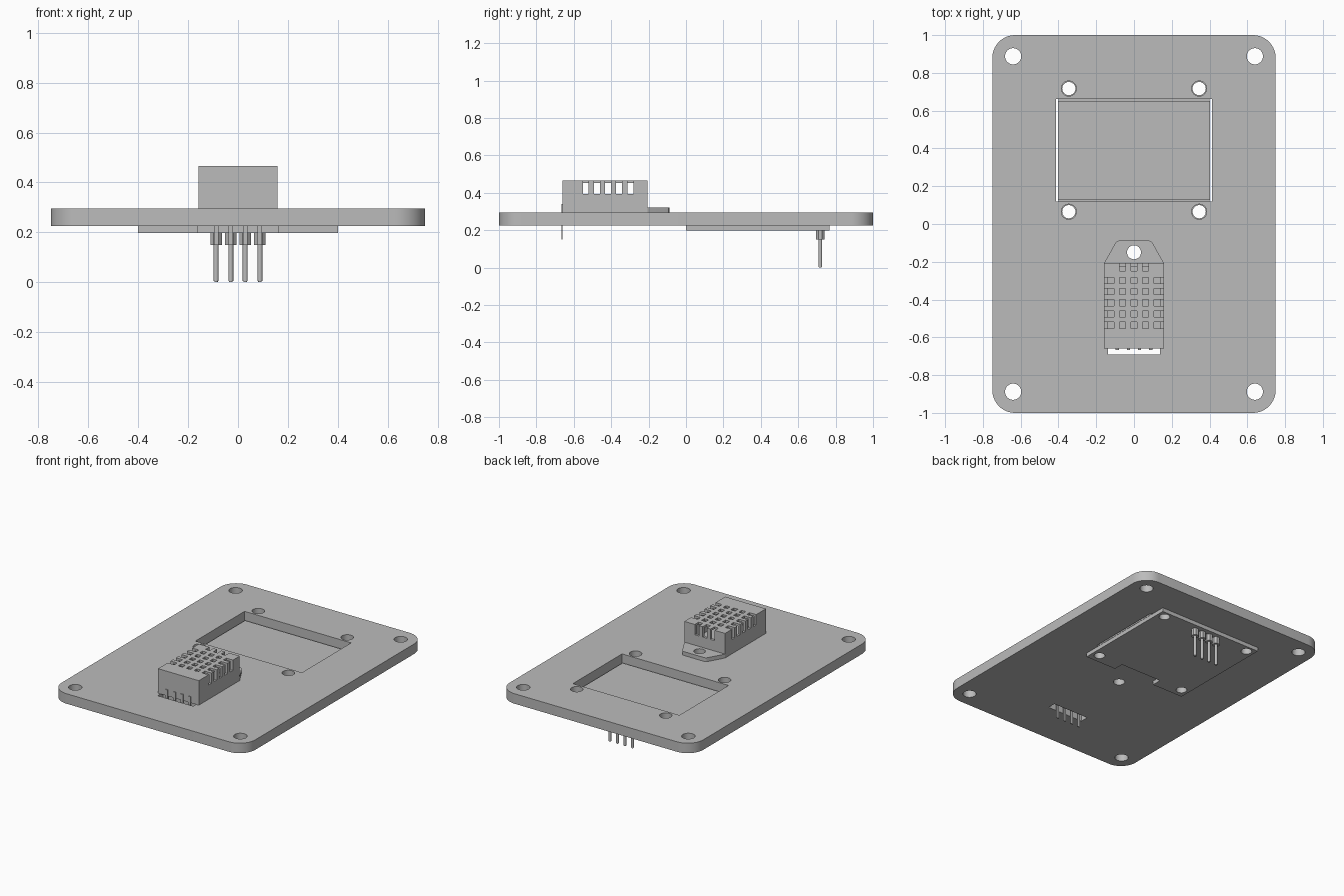
import bpy, bmesh, math

if "Cube" in bpy.data.objects:
    bpy.data.objects.remove(bpy.data.objects["Cube"])

grey = bpy.data.materials.new("plain_grey")
grey.diffuse_color = (0.5, 0.5, 0.5, 1)
grey.use_nodes = True
grey.node_tree.nodes["Principled BSDF"].inputs["Base Color"].default_value = grey.diffuse_color


def rect(x0, x1, y0, y1):
    return [(x0, y0), (x1, y0), (x1, y1), (x0, y1)]


def circle(x, y, r, n=32):
    return [(x + r * math.cos(2 * math.pi * i / n), y + r * math.sin(2 * math.pi * i / n))
            for i in range(n)]


def round_rect(hx, hy, r, n=10):
    pts = []
    for k, (sx, sy) in enumerate([(1, 1), (-1, 1), (-1, -1), (1, -1)]):
        for i in range(n + 1):
            a = math.pi / 2 * (k + i / n)
            pts.append((sx * (hx - r) + r * math.cos(a), sy * (hy - r) + r * math.sin(a)))
    return pts


def solid(name, *prisms):
    """Object made of upright prisms, each given as (outline, z0, z1)."""
    bm = bmesh.new()
    for pts, z0, z1 in prisms:
        face = bm.faces.new([bm.verts.new((x, y, z0)) for x, y in pts])
        new = bmesh.ops.extrude_face_region(bm, geom=[face])["geom"]
        bmesh.ops.translate(bm, vec=(0, 0, z1 - z0),
                            verts=[v for v in new if isinstance(v, bmesh.types.BMVert)])
    bmesh.ops.recalc_face_normals(bm, faces=bm.faces)
    me = bpy.data.meshes.new(name)
    bm.to_mesh(me)
    bm.free()
    me.materials.append(grey)
    ob = bpy.data.objects.new(name, me)
    bpy.context.collection.objects.link(ob)
    return ob


def cut(ob, *prisms):
    """Subtract prisms from an object and drop the cutter."""
    cutter = solid("cutter", *prisms)
    cutter.hide_render = True
    mod = ob.modifiers.new("cut", 'BOOLEAN')
    mod.operation, mod.solver, mod.object = 'DIFFERENCE', 'EXACT', cutter
    bpy.context.view_layer.update()
    me = bpy.data.meshes.new_from_object(ob.evaluated_get(bpy.context.evaluated_depsgraph_get()))
    ob.modifiers.clear()
    ob.data = me
    bpy.data.objects.remove(cutter)


P0, P1 = 0.225, 0.295            # panel underside and top
screw_xy = [(x, y) for x in (-0.345, 0.345) for y in (0.065, 0.717)]
pin_x = [-0.088, -0.029, 0.029, 0.088]

# mounting panel with corner holes, display window, screw holes and pin slot
panel = solid("mounting_panel", (round_rect(0.75, 1, 0.12), P0, P1))
cut(panel,
    *[(circle(x, y, 0.043), 0.1, 0.4) for x in (-0.64, 0.64) for y in (-0.888, 0.888)],
    *[(circle(x, y, 0.04), 0.1, 0.4) for x, y in screw_xy],
    (rect(-0.413, 0.413, 0.118, 0.663), 0.1, 0.4),
    (circle(0, -0.15, 0.037), 0.1, 0.4),
    (rect(-0.138, 0.138, -0.692, -0.635), 0.1, 0.4))

# display circuit board with a notch on its front edge
board = solid("display_board", ([(-0.4, 0), (-0.16, 0), (-0.16, 0.07), (0.16, 0.07), (0.16, 0),
                                 (0.4, 0), (0.4, 0.766), (-0.4, 0.766)], 0.198, P0))
cut(board, *[(circle(x, y, 0.035), 0.1, 0.4) for x, y in screw_xy])

# display glass inside the window
solid("display_screen", (rect(-0.402, 0.402, 0.128, 0.652), P0, 0.238))

# display header: chamfered spacer blocks and round pins
w, c = 0.023, 0.01
for i, x in enumerate(pin_x):
    block = [(x + a, 0.718 + b) for a, b in
             [(-w, -c), (-c, -w), (c, -w), (w, -c), (w, c), (c, w), (-c, w), (-w, c)]]
    solid(f"header_block_{i + 1}", (block, 0.15, 0.198))
    solid(f"header_pin_{i + 1}", (circle(x, 0.718, 0.007, 16), 0, 0.004),
          (circle(x, 0.718, 0.01, 16), 0.004, 0.15))

# sensor housing: hollow box with a vent grid
body = solid("sensor_housing", (rect(-0.158, 0.158, -0.66, -0.207), P1, 0.467))
cut(body, (rect(-0.14, 0.14, -0.642, -0.225), 0.315, 0.452))
h = 0.016
vents = [(rect(x - h, x + h, -0.25, -0.19), 0.395, 0.5) for x in (-0.061, 0, 0.061)]
for row in range(5):
    y = -0.298 - 0.0595 * row
    vents += [(rect(x - h, x + h, y - h, y + h), 0.43, 0.5) for x in (-0.061, 0, 0.061)]
    vents += [(rect(a, b, y - h, y + h), 0.395, 0.5) for a, b in ((-0.2, -0.107), (0.107, 0.2))]
cut(body, *vents)

# sensor mounting tab with screw hole
tab = solid("sensor_tab", ([(-0.158, -0.207), (0.158, -0.207), (0.101, -0.105), (0.094, -0.094),
                            (0.082, -0.088), (-0.082, -0.088), (-0.094, -0.094),
                            (-0.101, -0.105)], P1, 0.322))
cut(tab, (circle(0, -0.15, 0.037), 0.1, 0.4))

# flat sensor legs going down through the slot
for i, x in enumerate(pin_x):
    solid(f"sensor_leg_{i + 1}", (rect(x - 0.009, x + 0.009, -0.666, -0.659), 0.15, 0.34))

# smooth round edges, keep the corners sharp
bpy.ops.object.select_all(action='DESELECT')
for ob in bpy.context.scene.objects:
    ob.select_set(True)
    bpy.context.view_layer.objects.active = ob
bpy.ops.object.shade_smooth_by_angle(angle=math.radians(30))
